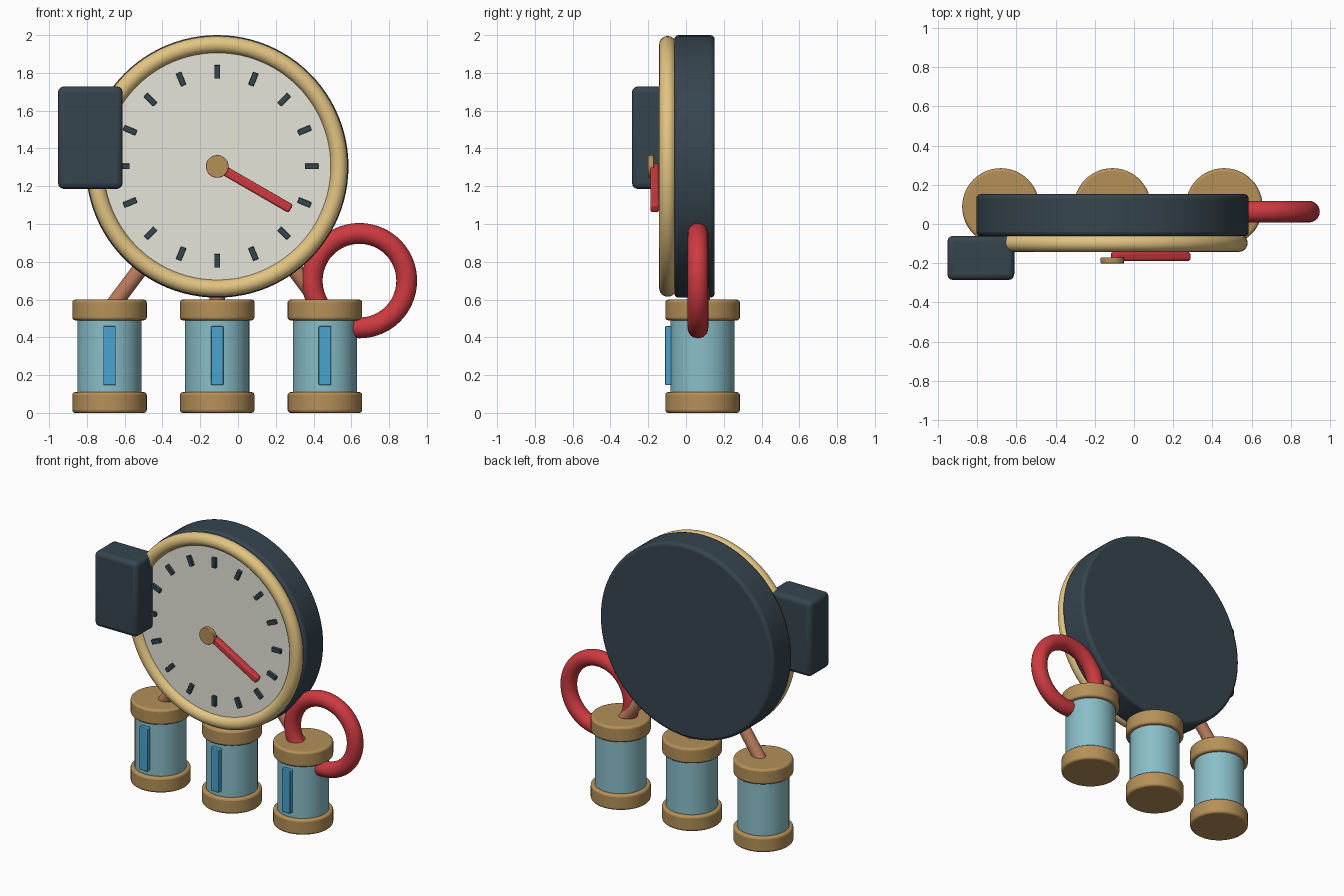
import bpy, math
from mathutils import Vector

if "Cube" in bpy.data.objects:
    bpy.data.objects.remove(bpy.data.objects["Cube"])


def material(name, r, g, b):
    m = bpy.data.materials.new(name)
    lin = [((c / 255 + 0.055) / 1.055) ** 2.4 for c in (r, g, b)]
    m.diffuse_color = (*lin, 1)
    m.use_nodes = True
    m.node_tree.nodes["Principled BSDF"].inputs["Base Color"].default_value = m.diffuse_color
    return m


CHARCOAL = material("charcoal", 54, 69, 79)
PALE_GOLD = material("pale gold", 226, 196, 130)
BRASS = material("brass", 181, 144, 88)
IVORY = material("ivory", 230, 229, 218)
RED = material("red", 205, 58, 64)
COPPER = material("copper", 188, 124, 94)
GLASS = material("pale teal", 137, 190, 200)
BLUE = material("bright blue", 72, 163, 208)

CX, CZ = -0.11, 1.305          # dial centre
FACING = (math.pi / 2, 0, 0)   # turns an upright axis towards the front


def finish(name, mat, bevel=0, segments=3):
    ob = bpy.context.object
    ob.name = name
    ob.data.materials.append(mat)
    bpy.ops.object.transform_apply(location=False, rotation=False, scale=True)
    if bevel:
        mod = ob.modifiers.new("bevel", "BEVEL")
        mod.width, mod.segments = bevel, segments
        mod.limit_method, mod.angle_limit = "ANGLE", math.radians(40)
    bpy.ops.object.shade_smooth_by_angle(angle=math.radians(35))
    return ob


def box(name, mat, centre, size, bevel=0, turn=0):
    bpy.ops.mesh.primitive_cube_add(size=1, location=centre, rotation=(0, turn, 0))
    bpy.context.object.scale = size
    return finish(name, mat, bevel)


def cylinder(name, mat, centre, radius, depth, bevel=0, rot=(0, 0, 0), sides=48):
    bpy.ops.mesh.primitive_cylinder_add(vertices=sides, radius=radius, depth=depth,
                                        location=centre, rotation=rot)
    return finish(name, mat, bevel)


def torus(name, mat, centre, major, minor):
    bpy.ops.mesh.primitive_torus_add(major_radius=major, minor_radius=minor, location=centre,
                                     rotation=FACING, major_segments=96, minor_segments=24)
    return finish(name, mat)


# Round dial: casing, rim and face
cylinder("casing", CHARCOAL, (CX, 0.045, CZ), 0.695, 0.214, 0.022, FACING, 96)
torus("rim", PALE_GOLD, (CX, -0.097, CZ), 0.645, 0.045)
cylinder("dial_face", IVORY, (CX, -0.08, CZ), 0.63, 0.05, 0, FACING, 96)

# Sixteen tick marks around the face
for i in range(16):
    a = i * math.tau / 16
    box("tick_mark", CHARCOAL, (CX + 0.5 * math.sin(a), -0.114, CZ + 0.5 * math.cos(a)),
        (0.03, 0.024, 0.072), 0.003, a)

# Pointer and hub
tilt = math.radians(30)
box("pointer", RED, (CX + 0.225 * math.cos(tilt), -0.166, CZ - 0.225 * math.sin(tilt)),
    (0.45, 0.046, 0.05), 0.012, tilt)
cylinder("hub", BRASS, (CX, -0.186, CZ), 0.06, 0.032, 0.004, FACING)

# Side box
box("side_box", CHARCOAL, (-0.782, -0.173, 1.457), (0.342, 0.226, 0.542), 0.03)

# Three canisters, each with two caps, a gauge strip and a strut to the dial
for x in (CX - 0.57, CX, CX + 0.57):
    cylinder("canister", GLASS, (x, 0.088, 0.3), 0.17, 0.44)
    for z in (0.055, 0.545):
        cylinder("canister_cap", BRASS, (x, 0.088, z), 0.197, 0.11, 0.015)
    box("gauge_strip", BLUE, (x, -0.088, 0.303), (0.065, 0.045, 0.312), 0.005)
    low = Vector((x, 0.088, 0.545))
    high = low.lerp(Vector((CX, 0.045, CZ)), 0.45)
    along = high - low
    cylinder("strut", COPPER, (low + high) / 2, 0.042, along.length, 0,
             along.to_track_quat("Z", "Y").to_euler(), 32)

# Looped hose
torus("hose_loop", RED, (0.643, 0.063, 0.70), 0.25, 0.055)
